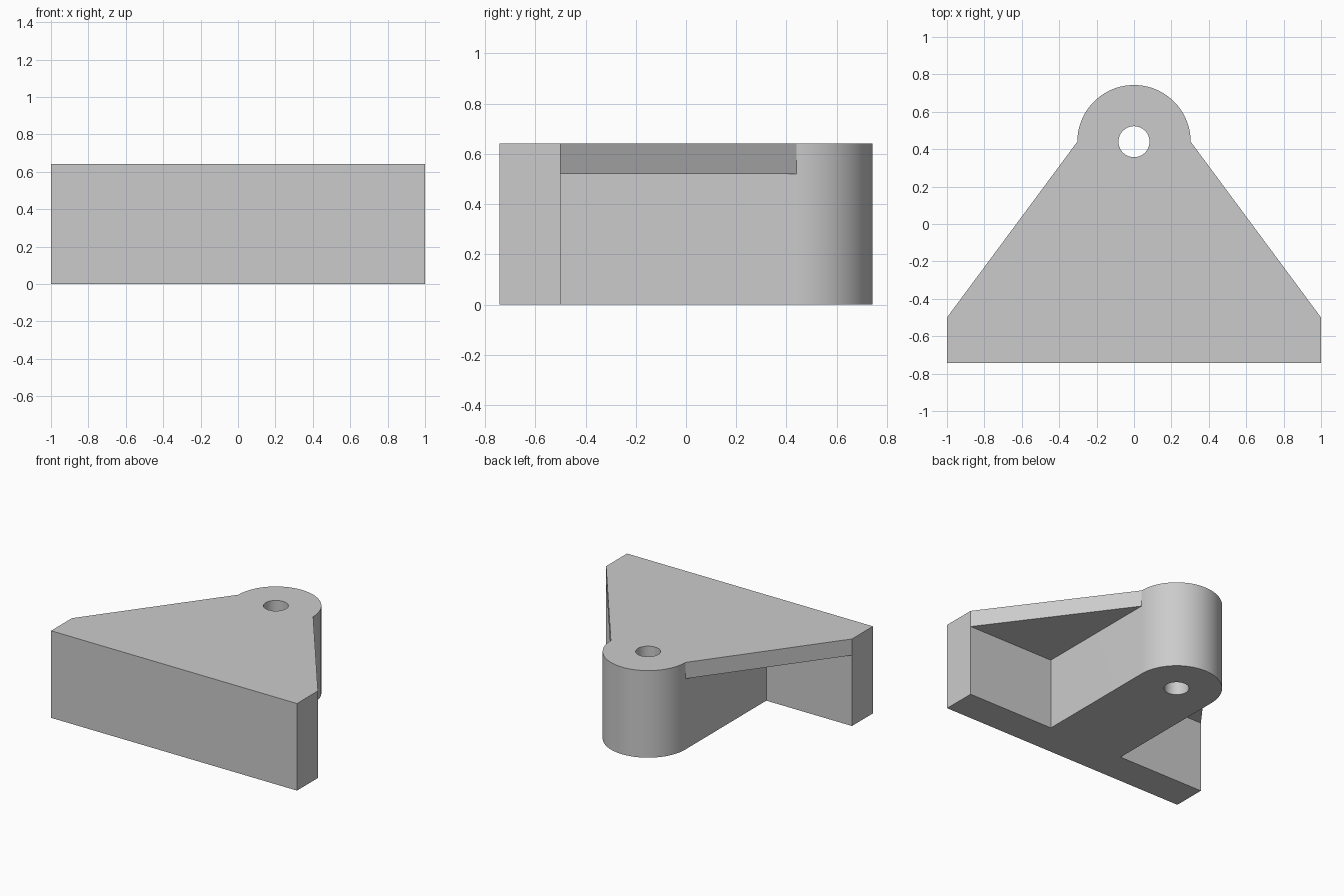
import bpy
import bmesh
from math import cos, sin, pi, radians

cube = bpy.data.objects.get("Cube")
if cube:
    bpy.data.objects.remove(cube, do_unlink=True)

HEIGHT = 0.64
PLATE_BOTTOM = 0.52
FRONT, WALL_BACK = -0.743, -0.5
BOSS_Y, BOSS_R, HOLE_R = 0.44, 0.303, 0.083

grey = bpy.data.materials.new("light grey")
grey.use_nodes = True
grey.diffuse_color = (0.6, 0.6, 0.6, 1)
grey.node_tree.nodes["Principled BSDF"].inputs["Base Color"].default_value = (0.6, 0.6, 0.6, 1)


def arc(radius, sweep, steps):
    return [(radius * cos(sweep * i / steps), BOSS_Y + radius * sin(sweep * i / steps))
            for i in range(steps + 1)]


def prism(name, outline, bottom, top):
    """Extrude a closed xy outline between two heights."""
    bm = bmesh.new()
    face = bm.faces.new([bm.verts.new((x, y, bottom)) for x, y in outline])
    result = bmesh.ops.extrude_face_region(bm, geom=[face])
    verts = [v for v in result["geom"] if isinstance(v, bmesh.types.BMVert)]
    bmesh.ops.translate(bm, verts=verts, vec=(0, 0, top - bottom))
    bmesh.ops.recalc_face_normals(bm, faces=bm.faces)
    mesh = bpy.data.meshes.new(name)
    bm.to_mesh(mesh)
    bm.free()
    mesh.materials.append(grey)
    obj = bpy.data.objects.new(name, mesh)
    bpy.context.collection.objects.link(obj)
    return obj


def combine(target, other, operation):
    """Apply a boolean and discard the helper."""
    bpy.context.view_layer.objects.active = target
    mod = target.modifiers.new(operation.lower(), "BOOLEAN")
    mod.operation = operation
    mod.solver = "EXACT"
    mod.object = other
    other.hide_render = True
    bpy.ops.object.modifier_apply(modifier=mod.name)
    bpy.data.objects.remove(other, do_unlink=True)


boss = arc(BOSS_R, pi, 48)
wall_front = [(-1, FRONT), (1, FRONT), (1, WALL_BACK)]

# Front wall, central web and rounded boss in one T-shaped block
bracket = prism("bracket_body",
                [(-1, WALL_BACK)] + wall_front + [(BOSS_R, WALL_BACK)] + boss
                + [(-BOSS_R, WALL_BACK)], 0, HEIGHT)

# Tapered top plate overhanging both sides of the web
plate = prism("top_plate", [(-1, WALL_BACK)] + wall_front + boss, PLATE_BOTTOM, HEIGHT)
combine(bracket, plate, "UNION")

# Vertical pin hole through the boss
hole = prism("pin_hole", arc(HOLE_R, 2 * pi, 40)[:-1], -0.1, HEIGHT + 0.1)
combine(bracket, hole, "DIFFERENCE")

# Smooth the round surfaces only
bpy.ops.object.select_all(action="DESELECT")
bracket.select_set(True)
bpy.context.view_layer.objects.active = bracket
bpy.ops.object.shade_smooth_by_angle(angle=radians(25))
